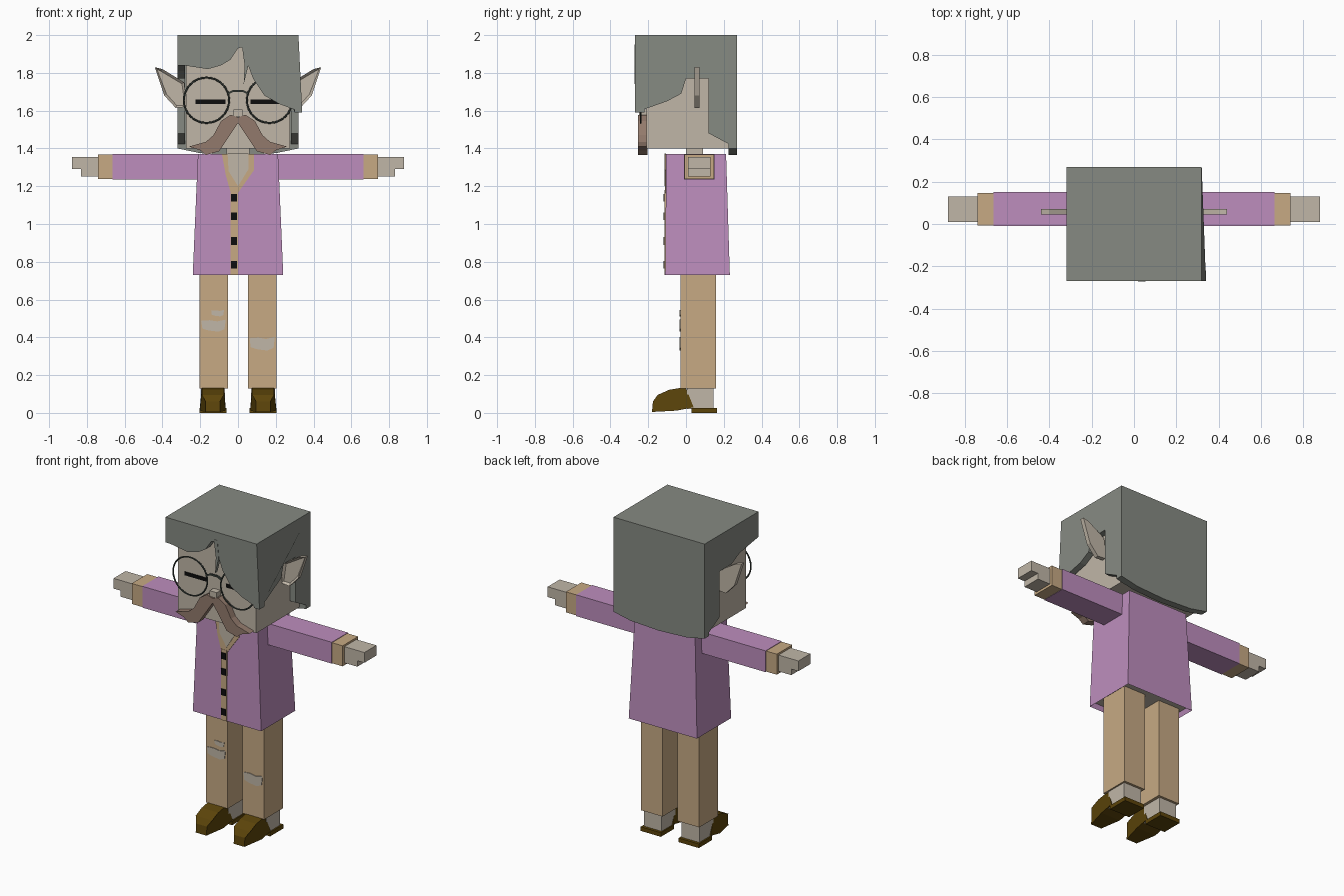
import bpy
import bmesh
from math import pi
from mathutils import Vector

cube = bpy.data.objects.get("Cube")
if cube:
    bpy.data.objects.remove(cube, do_unlink=True)


def material(name, *rgb):
    mat = bpy.data.materials.new(name)
    mat.use_nodes = True
    mat.diffuse_color = (*rgb, 1)
    mat.node_tree.nodes["Principled BSDF"].inputs["Base Color"].default_value = (*rgb, 1)
    return mat


hair = material("grey hair", .24, .255, .225)
skin = material("pale skin", .53, .47, .39)
purple = material("purple cloth", .51, .27, .51)
tan = material("tan cloth", .57, .40, .23)
leather = material("brown leather", .107, .058, .003)
whisker = material("whisker brown", .29, .195, .15)
black = material("black", .004, .004, .004)
metal = material("dark metal", .05, .065, .055)


def finish(name, bm, mat):
    """Turn a bmesh into a flat shaded object."""
    bmesh.ops.recalc_face_normals(bm, faces=bm.faces)
    mesh = bpy.data.meshes.new(name)
    bm.to_mesh(mesh)
    bm.free()
    mesh.materials.append(mat)
    obj = bpy.data.objects.new(name, mesh)
    bpy.context.collection.objects.link(obj)
    return obj


def prism(name, mat, points, start, end, along="y", side=1, tweak=None, rim=0):
    """Extrude a profile along y (points are x, z) or along x (points are y, z)."""
    bm = bmesh.new()

    def place(p, depth):
        return (side * p[0], depth, p[1]) if along == "y" else (side * depth, p[0], p[1])

    front = [bm.verts.new(place(p, start)) for p in points]
    back = [bm.verts.new(place(p, end)) for p in points]
    face = bm.faces.new(front)
    bm.faces.new(back)
    for i in range(len(points)):
        j = (i + 1) % len(points)
        bm.faces.new((front[i], front[j], back[j], back[i]))
    bmesh.ops.recalc_face_normals(bm, faces=bm.faces)
    if rim:
        bmesh.ops.inset_region(bm, faces=[face], thickness=rim, depth=-rim)
    if tweak:
        for v in bm.verts:
            tweak(v.co)
    return finish(name, bm, mat)


def box(name, mat, x, y, z, side=1, tweak=None):
    corners = [(x[0], z[0]), (x[1], z[0]), (x[1], z[1]), (x[0], z[1])]
    return prism(name, mat, corners, y[0], y[1], side=side, tweak=tweak)


# Head and face
box("head", skin, (-.275, .275), (-.21, .23), (1.4, 1.96))
box("neck", skin, (-.06, .06), (0, .09), (1.3, 1.42))
box("nose", skin, (-.025, .025), (-.25, -.2), (1.57, 1.605))
moustache = [(0, 1.565), (.04, 1.578), (.09, 1.545), (.13, 1.47), (.17, 1.435), (.26, 1.41),
             (.2, 1.39), (.17, 1.365), (.1, 1.385), (.05, 1.46), (0, 1.535)]
ear = [(.44, 1.83), (.4, 1.82), (.285, 1.75), (.27, 1.62), (.33, 1.615), (.39, 1.68)]
for side, word in ((1, "left"), (-1, "right")):
    prism(word + "_moustache", whisker, moustache, -.255, -.205, side=side)
    prism(word + "_ear", skin, ear, .045, .072, side=side, rim=.014)
    box(word + "_closed_eye", black, (.065, .225), (-.215, -.208), (1.636, 1.658), side)
    bpy.ops.mesh.primitive_torus_add(major_radius=.12, minor_radius=.005, major_segments=32,
                                     minor_segments=6, location=(side * .167, -.24, 1.655),
                                     rotation=(pi / 2, 0, 0))
    lens = bpy.context.object
    lens.name = word + "_glasses_rim"
    lens.data.materials.append(metal)
    bpy.ops.object.shade_smooth_by_angle()
bridge = [(-.055, 1.695), (-.025, 1.71), (.025, 1.71), (.055, 1.695),
          (.055, 1.685), (.025, 1.7), (-.025, 1.7), (-.055, 1.685)]
prism("glasses_bridge", metal, bridge, -.245, -.235)


# Hair: cap, back, two sides and a parted fringe
def flare(co):
    if co.y < -.2 and co.z < 1.65:
        co.x += .02


box("hair_cap", hair, (-.32, .32), (-.27, .27), (1.95, 2))
prism("hair_back", hair, [(-.32, 2), (.32, 2), (.32, 1.4), (.2, 1.375), (0, 1.365),
                          (-.2, 1.375), (-.32, 1.4)], .225, .27)
temple = [(0, 1.77), (.12, 1.77), (.12, 1.48), (.27, 1.4), (.27, 2), (-.27, 2)]
prism("left_hair_side", hair, temple + [(-.27, 1.59), (-.1, 1.65), (-.025, 1.69)],
      .28, .32, "x", tweak=flare)
prism("right_hair_side", hair, temple + [(-.27, 1.84), (-.08, 1.81)], .28, .32, "x", side=-1)
prism("right_fringe", hair, [(-.32, 2), (-.32, 1.845), (-.16, 1.82), (-.09, 1.84),
                             (-.04, 1.87), (0, 1.93), (.035, 1.94), (.035, 2)], -.27, -.22)
prism("left_fringe", hair, [(.03, 2), (.035, 1.93), (.05, 1.85), (.08, 1.77), (.14, 1.68),
                            (.22, 1.635), (.34, 1.59), (.32, 2)], -.27, -.22)
prism("loose_strand", hair, [(.02, 1.95), (.045, 1.95), (.055, 1.84), (.03, 1.74),
                             (.035, 1.84)], -.272, -.25)


# Coat, flared towards the hem with a hollow underside
def hem(co):
    if co.z < 1:
        co.x *= 1.13
        co.y += .02 if co.y > 0 else -.005


coat = box("coat", purple, (-.212, .212), (-.105, .212), (.73, 1.37), tweak=hem)
coat.data.materials.append(skin)
bm = bmesh.new()
bm.from_mesh(coat.data)
under = [f for f in bm.faces if f.normal.dot(Vector((0, 0, -1))) > .9]
bmesh.ops.inset_region(bm, faces=under, thickness=.015)
bmesh.ops.translate(bm, verts=list(under[0].verts), vec=(0, 0, .03))
under[0].material_index = 1
bm.to_mesh(coat.data)
bm.free()

# Collar, placket and buttons
prism("collar", tan, [(-.085, 1.37), (.085, 1.37), (.085, 1.285), (0, 1.165), (-.04, 1.17),
                      (-.065, 1.26)], -.112, -.1)
prism("chest", skin, [(-.055, 1.372), (.055, 1.372), (.055, 1.29), (0, 1.2), (-.05, 1.28)],
      -.115, -.105)
box("placket", tan, (-.04, 0), (-.114, -.105), (.73, 1.18))
for height in (1.14, 1.04, .91, .785):
    box("button", black, (-.036, -.004), (-.119, -.111), (height - .02, height + .02))

# Arms, legs and feet
hand = [(.73, 1.355), (.88, 1.355), (.88, 1.29), (.83, 1.29), (.83, 1.252), (.73, 1.252)]
toe = [(-.18, .005), (-.175, .06), (-.15, .095), (-.09, .122), (-.03, .132), (0, .13),
       (.04, .03), (-.05, .012)]


def round_toe(co):
    middle = .133 if co.x > 0 else -.133
    if co.y < -.16:
        co.x = middle + (co.x - middle) * .55
    elif co.z > .08:
        co.x = middle + (co.x - middle) * .85


for side, word in ((1, "left"), (-1, "right")):
    box(word + "_sleeve", purple, (.19, .665), (-.01, .152), (1.235, 1.37), side)
    box(word + "_cuff", tan, (.66, .74), (-.008, .147), (1.237, 1.367), side)
    prism(word + "_hand", skin, hand, .01, .13, side=side)
    box(word + "_trouser_leg", tan, (.052, .205), (-.03, .16), (.13, .765), side)
    box(word + "_ankle", skin, (.07, .195), (.005, .145), (.02, .14), side)
    prism(word + "_shoe_toe", leather, toe, .065, .202, "x", side, round_toe)
    box(word + "_shoe_heel", leather, (.062, .204), (.03, .163), (0, .026), side)

# Torn knees
tear = [(-1, .8), (-.3, .9), (.3, .7), (1, 1), (.9, -.6), (.4, -1), (-.4, -.8), (-.9, -.5)]
for name, x, z, wide, tall in (("right_knee_tear", -.13, .462, .065, .032),
                               ("right_small_tear", -.108, .528, .034, .017),
                               ("left_knee_tear", .128, .366, .067, .036)):
    prism(name, skin, [(x + u * wide, z + v * tall) for u, v in tear], -.034, -.028)
